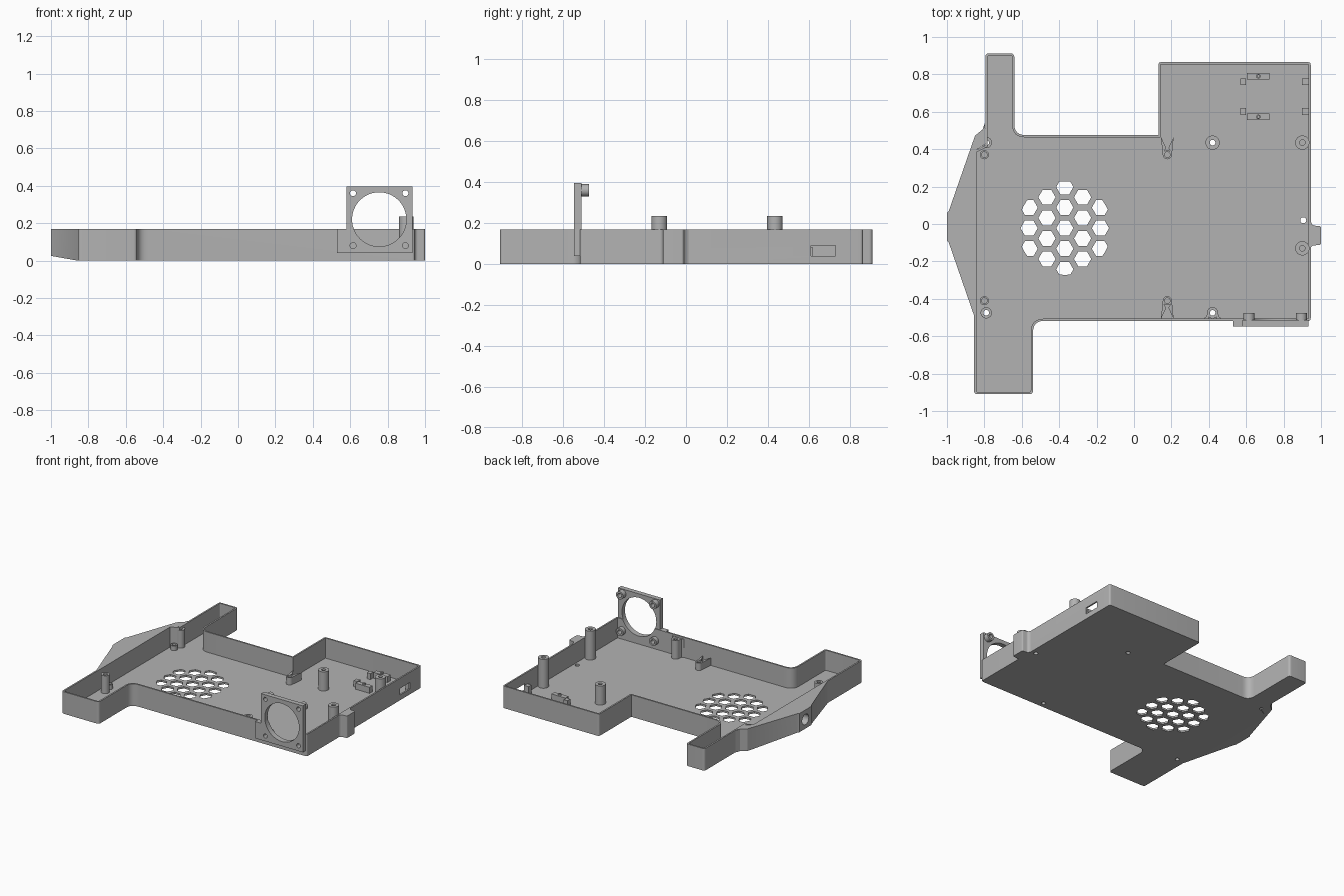
import bpy, bmesh, math
from mathutils import Vector

if "Cube" in bpy.data.objects:
    bpy.data.objects.remove(bpy.data.objects["Cube"], do_unlink=True)

grey = bpy.data.materials.new("matte_grey")
grey.use_nodes = True
COLOUR = (0.45, 0.45, 0.45, 1)
grey.diffuse_color = COLOUR
grey.node_tree.nodes["Principled BSDF"].inputs["Base Color"].default_value = COLOUR

PLACE = {"z": lambda u, v, d: (u, v, d),
         "y": lambda u, v, d: (u, d, v),
         "x": lambda u, v, d: (d, u, v)}


def finish(name, bm):
    bmesh.ops.recalc_face_normals(bm, faces=bm.faces)
    mesh = bpy.data.meshes.new(name)
    bm.to_mesh(mesh)
    bm.free()
    mesh.materials.append(grey)
    obj = bpy.data.objects.new(name, mesh)
    bpy.context.collection.objects.link(obj)
    return obj


def prism(name, loops, a, b, axis="z"):
    """Extrude one or more closed outlines from depth a to b."""
    bm = bmesh.new()
    for pts in loops:
        low, high = ([bm.verts.new(PLACE[axis](u, v, d)) for u, v in pts] for d in (a, b))
        bm.faces.new(low)
        bm.faces.new(high)
        for i in range(len(pts)):
            j = (i + 1) % len(pts)
            bm.faces.new((low[i], low[j], high[j], high[i]))
    return finish(name, bm)


def circle(u, v, r, n=32, turn=0.0):
    return [(u + r * math.cos(turn + math.tau * i / n),
             v + r * math.sin(turn + math.tau * i / n)) for i in range(n)]


def rect(u0, v0, u1, v1):
    return [(u0, v0), (u1, v0), (u1, v1), (u0, v1)]


def tube(name, u, v, r, hole, a, b, axis="z"):
    """Hollow screw post."""
    bm = bmesh.new()
    rings = [[bm.verts.new(PLACE[axis](p, q, d)) for p, q in circle(u, v, rad)]
             for rad, d in ((r, a), (r, b), (hole, b), (hole, a))]
    for k in range(4):
        one, two = rings[k], rings[(k + 1) % 4]
        for i in range(len(one)):
            j = (i + 1) % len(one)
            bm.faces.new((one[i], one[j], two[j], two[i]))
    return finish(name, bm)


def boolean(obj, cutter, mode="DIFFERENCE"):
    mod = obj.modifiers.new("cut", "BOOLEAN")
    mod.operation, mod.solver, mod.object = mode, "EXACT", cutter
    bpy.context.view_layer.objects.active = obj
    bpy.ops.object.modifier_apply(modifier=mod.name)
    bpy.data.objects.remove(cutter, do_unlink=True)


def rounded(corners, grow=0.0):
    """Offset an outline inward by grow, then fillet each corner."""
    pts = [Vector(c[:2]) for c in corners]
    out = []
    for i, p in enumerate(pts):
        d0 = (p - pts[i - 1]).normalized()
        d1 = (pts[(i + 1) % len(pts)] - p).normalized()
        n0, n1 = Vector((-d0.y, d0.x)), Vector((-d1.y, d1.x))
        p = p + (n0 + n1) * grow / (1 + n0.dot(n1))
        turn = d0.cross(d1)
        r = corners[i][2]
        if r == 0:
            out.append(tuple(p))
            continue
        r = max(r - grow, 0.004) if turn > 0 else r + grow
        t = r * math.tan(d0.angle(d1) / 2)
        start, end = p - d0 * t, p + d1 * t
        for k in range(7):
            s = k / 6
            out.append(tuple(start * (1 - s) ** 2 + p * 2 * s * (1 - s) + end * s ** 2))
    return out


# Tray shell: outline, cavity, floor holes, side slot
WALL, FLOOR, RIM = 0.012, 0.014, 0.168
outline = [(-.855, -.91, .02), (-.54, -.91, .02), (-.54, -.518, .06), (.945, -.518, .015),
           (.945, .865, .015), (.13, .865, .015), (.13, .475, 0), (-.64, .475, .06),
           (-.64, .912, .02), (-.795, .912, .02), (-.795, .42, 0), (-.855, .39, 0)]
tray = prism("tray", [rounded(outline)], 0, RIM)
boolean(tray, prism("cavity", [rounded(outline, WALL)], FLOOR, 1))
through = [(-.79, .435), (-.79, -.475), (.42, .435), (.42, -.475), (.905, .02)]
boolean(tray, prism("screw_holes", [circle(x, y, .016, 16) for x, y in through], -.1, .05))
boolean(tray, prism("port_slot", [rect(.61, .04, .73, .09)], .9, 1.1, "x"))

# Honeycomb vent, clipped to a circle
VX, VY, PITCH = -.37, -.022, .11
cells = []
for col in range(-3, 4):
    for row in range(-3, 4):
        x = VX + col * PITCH * .866
        y = VY + (row + (col % 2) / 2) * PITCH
        if math.hypot(x - VX, y - VY) < .28:
            cells.append(circle(x, y, .046, 6))
vent = prism("vent_cells", cells, -.1, .1)
boolean(vent, prism("vent_limit", [circle(VX, VY, .25, 64)], -.05, .05), "INTERSECT")
boolean(tray, vent)

# Side wing with a tapered underside and a round opening
wing = prism("side_wing", [[(-.797, .54), (-.81, .505), (-.85, .472), (-.99, .07), (-1, .06),
                            (-1, -.09), (-.99, -.1), (-.855, -.49), (-.846, -.49),
                            (-.846, .395), (-.79, .43)]], 0, RIM)
bm = bmesh.new()
bm.from_mesh(wing.data)
cut = bmesh.ops.bisect_plane(bm, geom=bm.verts[:] + bm.edges[:] + bm.faces[:],
                             plane_co=(-.86, 0, 0), plane_no=(-.025, 0, -.14), clear_outer=True)
bmesh.ops.holes_fill(bm, edges=[e for e in bm.edges if e.is_boundary])
bmesh.ops.recalc_face_normals(bm, faces=bm.faces)
bm.to_mesh(wing.data)
bm.free()
boolean(wing, prism("wing_opening", [circle(-.015, .095, .04)], -1.1, -.9, "x"))

# Tab on the right wall
tab = [(.937, -.15, 0), (.95, -.115, .02), (1, -.112, .012), (1, -.012, .012),
       (.955, -.008, .02), (.937, .03, 0)]
prism("side_tab", [rounded(tab)], 0, RIM)

# Fan bracket on the front wall
FX, FZ, ARM = .755, .22, .14
bracket = prism("fan_bracket", [[(.53, .04), (.932, .04), (.932, .395), (.58, .395),
                                 (.58, RIM), (.53, RIM)]], -.548, -.512, "y")
corners = [(FX + sx * ARM, FZ + sz * ARM) for sx in (-1, 1) for sz in (-1, 1)]
for part in (bracket, tray):
    boolean(part, prism("fan_openings", [circle(FX, FZ, .145, 64)]
                        + [circle(x, z, .016, 16) for x, z in corners], -.6, -.49, "y"))
for x, z in corners:
    tube("fan_boss", x, z, .03, .016, -.513, -.475, "y")

# Screw posts: x, y, radius, height
for x, y, r, top in [(.9, .435, .038, .235), (.9, -.13, .038, .235), (.42, .435, .038, .16),
                     (.42, -.475, .03, .155), (-.79, .435, .03, .15), (-.79, -.475, .03, .15),
                     (-.8, .37, .024, .05), (-.8, -.41, .024, .05),
                     (.178, .37, .024, .07), (.178, -.41, .024, .07)]:
    tube("screw_post", x, y, r, .015, .005, top)

# Forked gussets that tie the small posts to the walls
for side, wall in ((1, .466), (-1, -.508)):
    for sx in (-1, 1):
        prism("post_gusset", [[(.178 + sx * .034, wall), (.178 + sx * .024, wall - side * .1),
                               (.178 + sx * .015, wall - side * .075),
                               (.178 + sx * .006, wall - side * .06)]], .005, .07)
for sx in (-1, 1):
    prism("front_post_gusset", [[(.42 + sx * .055, -.51), (.42 + sx * .034, -.495),
                                 (.42 + sx * .027, -.475), (.42 + sx * .018, -.51)]], .005, .155)

# Board clips near the port
for y, inner in ((.79, .76), (.573, .602)):
    prism("board_rest", [rect(.605, y - .018, .725, y + .018)], .005, .06)
    tube("board_peg", .665, y, .012, .006, .05, .07)
    prism("board_stop", [rect(.57, inner - .018, .6, inner + .018)], .005, .06)
    prism("board_catch", [rect(.897, inner - .018, .935, inner + .018)], .005, .08)

for obj in bpy.context.collection.objects:
    if obj.type == "MESH":
        bpy.ops.object.select_all(action="DESELECT")
        obj.select_set(True)
        bpy.context.view_layer.objects.active = obj
        bpy.ops.object.shade_smooth_by_angle(angle=math.radians(30))
